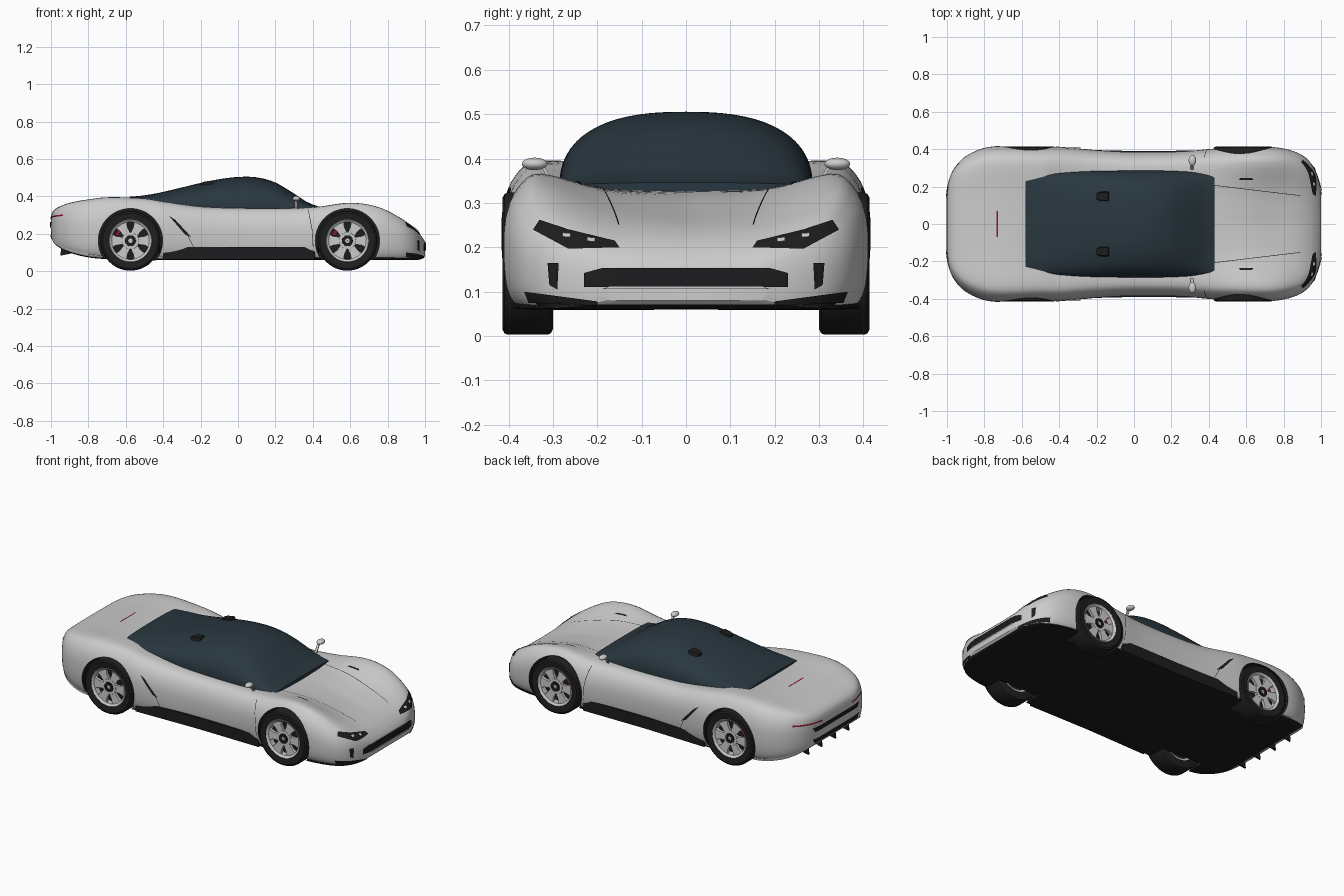
import bpy, bmesh, math
from mathutils import Vector
from mathutils.bvhtree import BVHTree

if "Cube" in bpy.data.objects:
    bpy.data.objects.remove(bpy.data.objects["Cube"])


def material(name, r, g, b):
    m = bpy.data.materials.new(name)
    m.diffuse_color = (r, g, b, 1)
    m.use_nodes = True
    m.node_tree.nodes["Principled BSDF"].inputs["Base Color"].default_value = m.diffuse_color
    return m


SILVER = material("silver", .52, .52, .52)
DARK = material("dark", .012, .012, .013)
RUBBER = material("rubber", .014, .014, .014)
GLASS = material("tinted_glass", .022, .038, .05)
RED = material("red", .25, .01, .02)


def smooth(ob, angle=35):
    bpy.ops.object.select_all(action='DESELECT')
    ob.select_set(True)
    bpy.context.view_layer.objects.active = ob
    bpy.ops.object.shade_smooth_by_angle(angle=math.radians(angle))


def make(name, verts, faces, mat, angle=35, closed=True):
    me = bpy.data.meshes.new(name)
    me.from_pydata([tuple(v) for v in verts], [], faces)
    me.materials.append(mat)
    if closed:
        bm = bmesh.new()
        bm.from_mesh(me)
        bmesh.ops.recalc_face_normals(bm, faces=bm.faces)
        bm.to_mesh(me)
        bm.free()
    ob = bpy.data.objects.new(name, me)
    bpy.context.collection.objects.link(ob)
    smooth(ob, angle)
    return ob


def spline(pts, n):
    """Catmull-Rom through tuples of any length."""
    pts = [Vector(p) for p in pts]
    out = []
    for i in range(len(pts) - 1):
        a, b, c, d = pts[max(i - 1, 0)], pts[i], pts[i + 1], pts[min(i + 2, len(pts) - 1)]
        for k in range(n):
            t = k / n
            out.append(.5 * (2 * b + (c - a) * t + (2 * a - 5 * b + 4 * c - d) * t * t
                             + (3 * b - a - 3 * c + d) * t ** 3))
    return out + [pts[-1]]


def loft(name, rings, mat, angle=35):
    n = len(rings[0])
    verts = [v for r in rings for v in r]
    faces = [(i * n + j, i * n + (j + 1) % n, (i + 1) * n + (j + 1) % n, (i + 1) * n + j)
             for i in range(len(rings) - 1) for j in range(n)]
    faces += [tuple(reversed(range(n))), tuple(range(len(verts) - n, len(verts)))]
    return make(name, verts, faces, mat, angle)


def prism(name, outline, axis, lo, hi, mat):
    """Extrude a 2D outline along axis 1 (y) or 2 (z)."""
    rings = [[(a, h, b) if axis == 1 else (a, b, h) for a, b in outline] for h in (lo, hi)]
    return loft(name, rings, mat)


def lathe(name, profile, mat, seg=48):
    """Revolve a closed (radius, y) profile about the y axis."""
    n = len(profile)
    rings = [[(r * math.cos(2 * math.pi * i / seg), y, r * math.sin(2 * math.pi * i / seg))
              for r, y in profile] for i in range(seg)]
    faces = [(i * n + j, i * n + (j + 1) % n, (i + 1) % seg * n + (j + 1) % n, (i + 1) % seg * n + j)
             for i in range(seg) for j in range(n)]
    return make(name, [v for r in rings for v in r], faces, mat)


# Body shell: x, half width, underside, fender height, centre height
STATIONS = [(-1, .16, .20, .285, .292), (-.99, .23, .16, .314, .32), (-.96, .30, .13, .34, .343),
            (-.9, .362, .10, .364, .362), (-.8, .407, .075, .383, .376), (-.68, .418, .065, .395, .386),
            (-.5, .412, .06, .388, .378), (-.4, .413, .06, .373, .355), (-.2, .395, .06, .345, .34),
            (0, .385, .06, .337, .33), (.25, .388, .06, .336, .322), (.42, .402, .06, .344, .326),
            (.6, .411, .06, .366, .312), (.75, .411, .06, .343, .28), (.87, .383, .06, .284, .25),
            (.94, .333, .06, .232, .218), (.98, .258, .065, .188, .185), (1, .18, .08, .155, .158)]


def body_ring(x, w, zb, zf, zc):
    h = zf - zb
    half = spline([(0, zc), (.42 * w, zc + (zf - zc) * .25), (.79 * w, zf), (.92 * w, zf - .1 * h),
                   (.985 * w, zf - .3 * h), (w, zb + .45 * h), (.985 * w, zb + .2 * h),
                   (.94 * w, zb + .05 * h), (.86 * w, zb), (0, zb)], 4)
    return [(x, y, z) for y, z in half] + [(x, -y, z) for y, z in half[-2:0:-1]]


body = loft("body_shell", [body_ring(*s) for s in spline(STATIONS, 5)], SILVER)
body.data.materials.append(DARK)
for p in body.data.polygons:
    if (p.normal.z < -.75 and p.center.x > -.93) or p.center.z < .072:
        p.material_index = 1
bvh = BVHTree.FromPolygons([v.co.copy() for v in body.data.vertices],
                           [tuple(p.vertices) for p in body.data.polygons])

# Wheel arches
WHEELS = [("front", .585), ("rear", -.575)]
for where, x in WHEELS:
    for s in (1, -1):
        bpy.ops.mesh.primitive_cylinder_add(vertices=64, radius=.172, depth=.3,
                                            location=(x, s * .43, .163), rotation=(math.pi / 2, 0, 0))
        cutter = bpy.context.object
        cutter.hide_render = True
        cutter.data.materials.append(DARK)
        mod = body.modifiers.new("arch", 'BOOLEAN')
        mod.object, mod.operation, mod.solver = cutter, 'DIFFERENCE', 'EXACT'
        mod.material_mode = 'TRANSFER'
        bpy.context.view_layer.objects.active = body
        bpy.ops.object.modifier_apply(modifier=mod.name)
        bpy.data.objects.remove(cutter)
smooth(body)

# Glass canopy: x, half width, base height, top height
CANOPY = [(-.58, .25, .38, .398), (-.5, .265, .368, .406), (-.4, .275, .352, .424), (-.2, .284, .335, .472),
          (-.1, .285, .33, .492), (0, .286, .328, .504), (.1, .286, .326, .502), (.2, .284, .326, .474),
          (.3, .279, .328, .415), (.37, .268, .332, .37), (.43, .258, .336, .346)]
rings = []
for x, b, z0, zt in spline(CANOPY, 4):
    ring = [(x, -b, z0 - .03), (x, b, z0 - .03)]
    for k in range(33):
        a = math.pi * k / 32
        c, s = math.cos(a), max(math.sin(a), 0)
        ring.append((x, math.copysign(b * abs(c) ** .8, c), z0 + (zt - z0) * s ** .8))
    rings.append(ring)
loft("glass_canopy", rings, GLASS)


def patch(name, corners, direction, mat, nu=12, nv=3, off=.003):
    """Project a four-cornered panel onto the body surface."""
    d = Vector(direction)
    a, b, c, e = [Vector(p) for p in corners]
    verts = []
    for j in range(nv + 1):
        for i in range(nu + 1):
            p = a.lerp(b, i / nu).lerp(e.lerp(c, i / nu), j / nv)
            hit, nor, _, _ = bvh.ray_cast(p - d * 3, d)
            verts.append(hit - d * off if hit else p)
    faces = [(j * (nu + 1) + i, j * (nu + 1) + i + 1, (j + 1) * (nu + 1) + i + 1, (j + 1) * (nu + 1) + i)
             for j in range(nv) for i in range(nu)]
    if (verts[1] - verts[0]).cross(verts[nu + 1] - verts[0]).dot(d) > 0:
        faces = [f[::-1] for f in faces]
    return make(name, verts, faces, mat, closed=False)


def end_patch(name, yz, front, mat, nu=16, nv=6, off=.004):
    patch(name, [(0, y, z) for y, z in yz], (-1 if front else 1, 0, 0), mat, nu, nv, off)


# Front and rear panels
end_patch("grille", [(-.23, .11), (.23, .11), (.23, .142), (-.23, .142)], True, DARK, 30)
end_patch("grille_top", [(-.23, .142), (.23, .142), (.19, .153), (-.19, .153)], True, DARK, 30)
end_patch("grille_blade", [(-.19, .106), (.19, .106), (.17, .112), (-.17, .112)], True, SILVER, 24, 1, .006)
end_patch("rear_grille", [(-.2, .235), (.2, .235), (.22, .262), (-.22, .262)], False, DARK, 24)
end_patch("rear_lower_panel", [(-.2, .165), (.2, .165), (.22, .195), (-.22, .195)], False, DARK, 24)
patch("brake_light", [(-.735, -.07, 0), (-.735, .07, 0), (-.727, .07, 0), (-.727, -.07, 0)], (0, 0, -1), RED)

# Tyre and rim parts, repeated at four corners
TYRE = [(.112, -.056), (.148, -.057), (.157, -.052), (.16, -.045), (.16, .045), (.157, .052),
        (.148, .057), (.114, .053)]
RIM = [(.117, .05), (.112, .054), (.1, .045), (.098, -.05), (.117, -.05)]
for where, x in WHEELS:
    for s in (1, -1):
        side = "left" if s > 0 else "right"
        tag = f"{where}_{side}"
        parts = [lathe(tag + "_tyre", TYRE, RUBBER), lathe(tag + "_rim", RIM, SILVER),
                 lathe(tag + "_brake_disc", [(.001, .0), (.1, .0), (.1, .012), (.001, .012)], DARK),
                 lathe(tag + "_hub", [(.001, .03), (.05, .03), (.045, .046), (.001, .048)], SILVER, 24),
                 lathe(tag + "_hub_ring", [(.012, .04), (.03, .04), (.028, .052), (.012, .052)], DARK, 24),
                 prism(tag + "_caliper", [(-.085, .03), (-.065, .025), (-.05, .05), (-.066, .062)],
                       1, .008, .022, RED)]
        for k in range(6):
            spoke = prism(tag + "_spoke", [(.03, -.016), (.05, -.021), (.07, -.022), (.09, -.03), (.103, -.045),
                                           (.103, .045), (.09, .03), (.07, .022), (.05, .021), (.03, .016)],
                          1, .028, .045, SILVER)
            spoke.rotation_euler.y = math.pi / 3 * k
            parts.append(spoke)
        for ob in parts:
            ob.location = (x, s * .357, .163)
            if s < 0:
                ob.scale.y = -1

# Paired details on both flanks
for s, side in ((1, "left"), (-1, "right")):
    flank = (0, -s, 0)

    def m(points):
        return [(y * s, z) for y, z in points]

    prism(side + "_sill", [(-.42, s * .3), (.43, s * .3), (.41, s * .393), (0, s * .39), (-.4, s * .4)],
          2, .062, .13, DARK)
    end_patch(side + "_headlight", m([(.15, .2), (.265, .197), (.275, .243), (.16, .215)]), True, DARK)
    end_patch(side + "_headlight_tip", m([(.265, .197), (.345, .24), (.33, .262), (.272, .243)]), True, DARK)
    for y, z in ((.205, .217), (.26, .227)):
        end_patch(side + "_lamp", m([(y, z - .004), (y + .018, z - .003), (y + .018, z + .006), (y, z + .005)]),
                  True, SILVER, 4, 2, .009)
    end_patch(side + "_bumper_vent", m([(.29, .105), (.308, .115), (.312, .165), (.287, .165)]), True, DARK)
    end_patch(side + "_front_lip", m([(.2, .068), (.355, .075), (.365, .1), (.2, .078)]), True, DARK)
    end_patch(side + "_tail_light", m([(.14, .28), (.325, .295), (.325, .304), (.14, .288)]), False, RED)
    patch(side + "_side_vent", [(-.37, 0, .297), (-.335, 0, .275), (-.25, 0, .183), (-.282, 0, .195)],
          flank, DARK, 6, 12, .005)
    # Panel gaps
    for x0, z0, x1, z1 in ((.375, .325, .395, .22), (.395, .22, .4, .13), (-.28, .21, -.24, .13)):
        patch(side + "_door_gap", [(x0, 0, z0), (x0 + .003, 0, z0), (x1 + .003, 0, z1), (x1, 0, z1)],
              flank, DARK, 1, 10, .002)
    patch(side + "_hood_gap", [(.43, s * .205, 0), (.89, s * .15, 0), (.89, s * .153, 0), (.43, s * .208, 0)],
          (0, 0, -1), DARK, 24, 1, .002)
    patch(side + "_hood_vent", [(.56, s * .236, 0), (.64, s * .236, 0), (.63, s * .247, 0), (.57, s * .247, 0)],
          (0, 0, -1), DARK, 6, 2)

    # Mirror and stalk
    bpy.ops.mesh.primitive_uv_sphere_add(segments=24, ring_count=12, location=(.312, s * .341, .388))
    mirror = bpy.context.object
    mirror.name = side + "_mirror"
    mirror.scale = (.02, .029, .014)
    mirror.data.materials.append(SILVER)
    smooth(mirror, 60)
    loft(side + "_mirror_stalk", [[(.31 + dx, s * y + dy, z) for dx, dy in
                                   ((-.007, -.004), (.007, -.004), (.007, .004), (-.007, .004))]
                                  for y, z in ((.29, .33), (.325, .385))], SILVER)

    # Roof scoop
    rings = [[(x, s * .147 + y * w, z) for y, z in ((-1, .46), (1, .46), (.8, top), (-.8, top))]
             for x, w, top in ((-.2, .016, .472), (-.185, .025, .478), (-.14, .027, .485), (-.133, .024, .479))]
    loft(side + "_roof_scoop", rings, DARK)

    # Diffuser fins
    for y in (.065, .19):
        prism(side + "_diffuser_fin", [(-.95, .083), (-.945, .125), (-.8, .11), (-.8, .075), (-.89, .095)],
              1, s * y - .005, s * y + .005, DARK)
